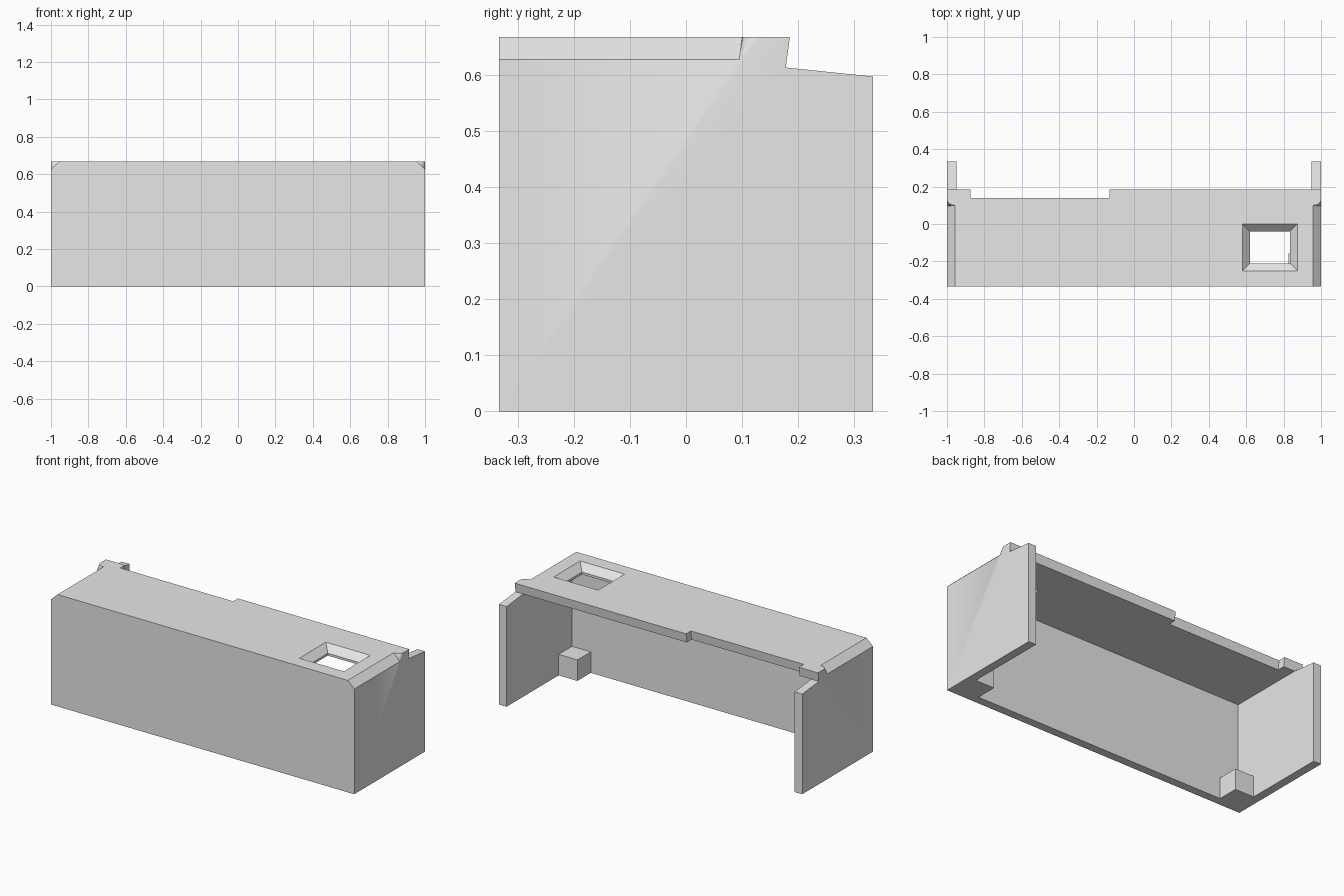
import bpy, bmesh
from math import sin, cos, pi

if "Cube" in bpy.data.objects:
    bpy.data.objects.remove(bpy.data.objects["Cube"], do_unlink=True)

TOP, CEILING, WALL, FRONT = 0.667, 0.613, 0.95, -0.333

grey = bpy.data.materials.new("light_grey")
grey.use_nodes = True
grey.diffuse_color = (0.8, 0.8, 0.8, 1)
grey.node_tree.nodes["Principled BSDF"].inputs["Base Color"].default_value = (0.8, 0.8, 0.8, 1)


def make(name, verts, faces):
    """Mesh object with outward normals."""
    bm = bmesh.new()
    vs = [bm.verts.new(v) for v in verts]
    for f in faces:
        bm.faces.new([vs[i] for i in f])
    bmesh.ops.recalc_face_normals(bm, faces=bm.faces)
    mesh = bpy.data.meshes.new(name)
    bm.to_mesh(mesh)
    bm.free()
    mesh.materials.append(grey)
    ob = bpy.data.objects.new(name, mesh)
    bpy.context.collection.objects.link(ob)
    return ob


def loft(name, low, high):
    """Closed solid between two matching loops."""
    n = len(low)
    sides = [(i, (i + 1) % n, (i + 1) % n + n, i + n) for i in range(n)]
    return make(name, low + high, sides + [range(n), range(n, 2 * n)])


def prism_x(name, profile, x0, x1):
    return loft(name, [(x0, y, z) for y, z in profile], [(x1, y, z) for y, z in profile])


def prism_z(name, plan, z0, z1):
    return loft(name, [(x, y, z0) for x, y in plan], [(x, y, z1) for x, y in plan])


def rectangle(x0, x1, y0, y1, z):
    return [(x0, y0, z), (x1, y0, z), (x1, y1, z), (x0, y1, z)]


def cut(target, cutter):
    cutter.hide_render = True
    mod = target.modifiers.new("cut", 'BOOLEAN')
    mod.operation, mod.solver, mod.object = 'DIFFERENCE', 'EXACT', cutter
    bpy.ops.object.select_all(action='DESELECT')
    bpy.context.view_layer.objects.active = target
    target.select_set(True)
    bpy.ops.object.modifier_apply(modifier=mod.name)
    bpy.data.objects.remove(cutter, do_unlink=True)


def edge_bevel(side):
    """Bevel along a top side edge, ending in a rounded conical stop."""
    inner, low, stop = 0.957, 0.627, 0.1
    verts = [(inner, -0.4, TOP), (1, -0.4, low), (1, -0.4, TOP), (1, 0.095, low)]
    steps = 6
    for i in range(steps + 1):
        t = i / steps * pi / 2
        verts.append((inner + (1 - inner) * sin(t), stop + 0.03 * (1 - cos(t)), TOP))
    arc = list(range(4, 5 + steps))
    faces = [(0, 1, 2), (0, 1, 3, 4), (1, 2, arc[-1], 3), [0, 2] + arc[::-1]]
    faces += [(3, a, a + 1) for a in arc[:-1]]
    return make("bevel_cutter", [(side * x, y, z) for x, y, z in verts], faces)


# Housing body from its side profile
housing = prism_x("housing", [(FRONT, 0), (-FRONT, 0), (-FRONT, 0.597), (0.178, CEILING),
                              (0.185, TOP), (FRONT, TOP)], -1, 1)

# Hollow interior, leaving a small block in each lower front corner
inner_y, block_y, block_x = -0.283, -0.157, 0.826
half = [(block_x, inner_y), (block_x, block_y), (WALL, block_y), (WALL, 0.5)]
plan = half + [(-x, y) for x, y in reversed(half)]
cut(housing, prism_z("lower_cavity", plan, -0.2, 0.125))
cut(housing, loft("upper_cavity", rectangle(-WALL, WALL, inner_y, 0.5, 0.125),
                  rectangle(-WALL, WALL, inner_y, 0.5, CEILING)))

# Shallow recess in the rear edge of the top
cut(housing, prism_x("rear_recess", [(0.127, 0.567), (0.147, 0.721), (0.3, 0.721), (0.3, 0.567)],
                     -0.875, -0.13))

# Window in the top with a funnel-shaped rim
cut(housing, loft("window_hole", rectangle(0.62, 0.833, -0.21, -0.04, 0.5),
                  rectangle(0.62, 0.833, -0.21, -0.04, 0.8)))
cut(housing, loft("window_funnel", rectangle(0.62, 0.833, -0.21, -0.04, TOP - 0.04),
                  rectangle(0.54, 0.913, -0.29, 0.04, TOP + 0.04)))

# Beveled top side edges
for side in (-1, 1):
    cut(housing, edge_bevel(side))

bpy.ops.object.shade_smooth_by_angle()
